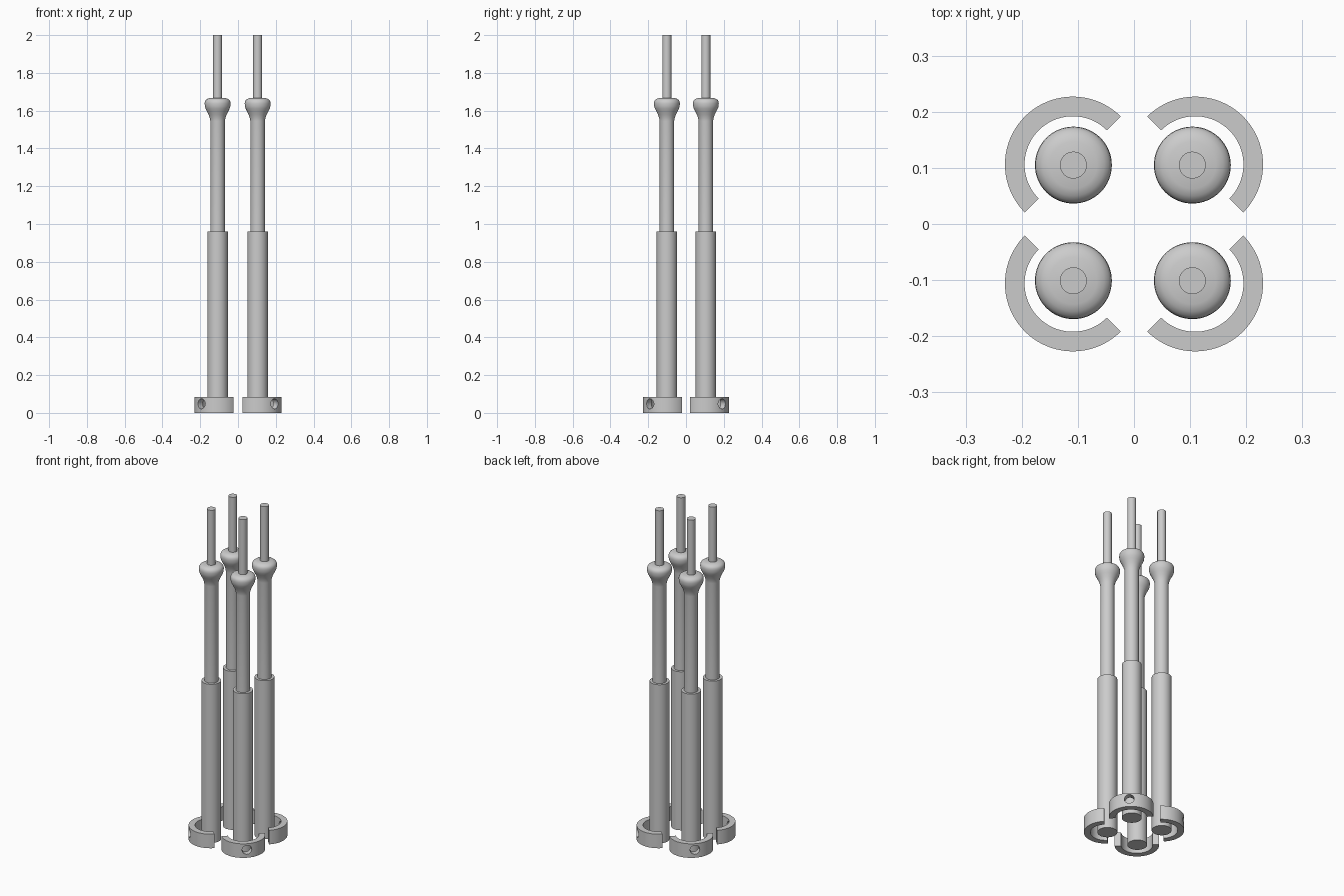
import bpy, bmesh
from math import pi, atan2, cos, sin
from mathutils import Matrix, Vector

cube = bpy.data.objects.get("Cube")
if cube:
    bpy.data.objects.remove(cube, do_unlink=True)

# One plain grey metal for everything
GREY = (0.6, 0.6, 0.6, 1.0)
metal = bpy.data.materials.new("grey_metal")
metal.use_nodes = True
metal.diffuse_color = GREY
metal.node_tree.nodes["Principled BSDF"].inputs["Base Color"].default_value = GREY


def add_object(name, bm, location):
    bmesh.ops.remove_doubles(bm, verts=bm.verts, dist=1e-5)
    bmesh.ops.recalc_face_normals(bm, faces=bm.faces)
    mesh = bpy.data.meshes.new(name)
    bm.to_mesh(mesh)
    bm.free()
    mesh.materials.append(metal)
    obj = bpy.data.objects.new(name, mesh)
    obj.location = location
    bpy.context.collection.objects.link(obj)
    return obj


def smooth(obj):
    bpy.ops.object.select_all(action="DESELECT")
    obj.select_set(True)
    bpy.context.view_layer.objects.active = obj
    bpy.ops.object.shade_smooth_by_angle(angle=pi / 6)


def lathe(name, profile, location, steps=64):
    """Revolve a (radius, height) profile about the vertical axis, capped at both ends."""
    bm = bmesh.new()
    points = [(0, profile[0][1])] + profile + [(0, profile[-1][1])]
    verts = [bm.verts.new((r, 0, z)) for r, z in points]
    edges = [bm.edges.new(pair) for pair in zip(verts, verts[1:])]
    bmesh.ops.spin(bm, geom=verts + edges, cent=(0, 0, 0), axis=(0, 0, 1),
                   angle=2 * pi, steps=steps)
    obj = add_object(name, bm, location)
    smooth(obj)
    return obj


def half_ring(name, facing, location, inner=0.086, outer=0.121, height=0.085):
    """Half collar whose middle points along the facing angle, with a radial screw hole."""
    bm = bmesh.new()
    start = facing - pi / 2
    corners = [(inner, 0), (outer, 0), (outer, height), (inner, height)]
    verts = [bm.verts.new((r * cos(start), r * sin(start), z)) for r, z in corners]
    face = bm.faces.new(verts)
    bmesh.ops.spin(bm, geom=[face], cent=(0, 0, 0), axis=(0, 0, 1),
                   angle=pi, steps=40, use_duplicate=False)
    # make sure the first end is closed
    bm.verts.ensure_lookup_table()
    bmesh.ops.remove_doubles(bm, verts=bm.verts, dist=1e-5)
    bmesh.ops.holes_fill(bm, edges=[e for e in bm.edges if e.is_boundary], sides=4)
    ring = add_object(name, bm, location)

    # Screw hole cutter, lying along the facing direction
    direction = Vector((cos(facing), sin(facing), 0))
    bm = bmesh.new()
    bmesh.ops.create_cone(bm, cap_ends=True, segments=32, radius1=0.027, radius2=0.027,
                          depth=0.12, matrix=direction.to_track_quat("Z", "Y").to_matrix().to_4x4())
    cutter = add_object("hole_cutter", bm, Vector(location) + direction * 0.104 + Vector((0, 0, 0.048)))
    cutter.hide_render = True
    cut = ring.modifiers.new("screw_hole", "BOOLEAN")
    cut.operation = "DIFFERENCE"
    cut.solver = "EXACT"
    cut.object = cutter
    bpy.context.view_layer.objects.active = ring
    bpy.ops.object.modifier_apply(modifier=cut.name)
    bpy.data.objects.remove(cutter, do_unlink=True)
    smooth(ring)
    return ring


# Shaft with a flared, rounded head
SHAFT = [(0.0385, 0.95), (0.0385, 1.545), (0.041, 1.56), (0.047, 1.578), (0.057, 1.598),
         (0.064, 1.612), (0.0675, 1.624), (0.0685, 1.638), (0.0675, 1.648),
         (0.063, 1.656), (0.055, 1.662), (0.042, 1.667)]

# Four pins, each with its collar opening toward the middle
for sx, side in ((1, "left"), (-1, "right")):
    for sy, end in ((-1, "front"), (1, "back")):
        tag = f"{end}_{side}"
        pin = (sx * 0.106 - 0.002, sy * 0.103 + 0.002, 0)
        lathe("sleeve_" + tag, [(0.054, 0), (0.054, 0.96)], pin)
        lathe("shaft_" + tag, SHAFT, pin)
        lathe("rod_" + tag, [(0.024, 1.66), (0.024, 2.0)], pin, steps=32)
        half_ring("collar_" + tag, atan2(sy, sx), (sx * 0.109, sy * 0.106, 0))
